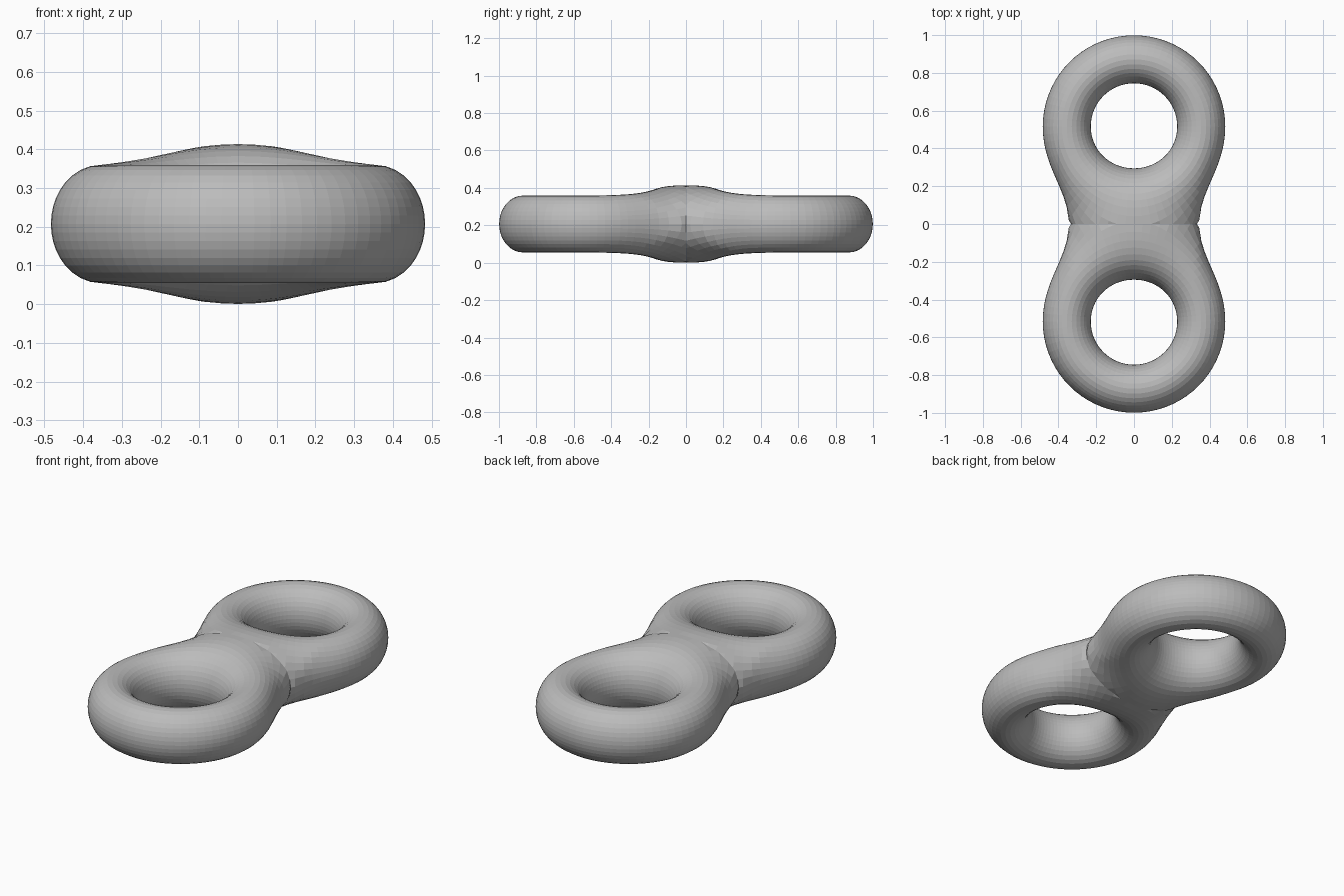
import bpy, bmesh
from math import sin, cos, pi, exp, hypot

cube = bpy.data.objects.get("Cube")
if cube:
    bpy.data.objects.remove(cube, do_unlink=True)

CENTRE_Y = 0.516      # ring centre
RING = 0.356          # radius of the ring's core circle
TUBE_W, TUBE_H = 0.127, 0.152
MID_Z = 0.207
SEGMENTS, SIDES = 72, 36


def field(x, y, z):
    """Two tube fields blended together; positive inside. Closes just past y = 0."""
    past = min(y, 0)
    y = max(y, 0)
    k = 0.284 - 0.077 * min(1, (x / 0.345) ** 2)
    total = -exp(-k) - 60 * past * past
    for cy in (CENTRE_Y, -CENTRE_Y):
        rho = hypot(x, y - cy)
        total += exp(-k * (((rho - RING) / TUBE_W) ** 2 + (z / TUBE_H) ** 2))
    return total


def surface_point(theta, phi):
    """Walk out from the core circle until the blended surface is met."""
    def at(t):
        rho = RING + t * cos(phi)
        return rho * sin(theta), CENTRE_Y - rho * cos(theta), t * sin(phi)
    low, high = 0, 0.34 if cos(phi) < -1e-6 else 0.75
    for _ in range(26):
        mid = (low + high) / 2
        if field(*at(mid)) > 0:
            low = mid
        else:
            high = mid
    x, y, z = at(low)
    return x, y, z + MID_Z


# Rear ring with its half of the waist
bm = bmesh.new()
rows = [[bm.verts.new(surface_point(2 * pi * i / SEGMENTS, 2 * pi * j / SIDES))
         for j in range(SIDES)] for i in range(SEGMENTS)]
for i in range(SEGMENTS):
    a, b = rows[i], rows[(i + 1) % SEGMENTS]
    for j in range(SIDES):
        n = (j + 1) % SIDES
        bm.faces.new((a[j], b[j], b[n], a[n]))

# Trim at the middle so that the halves meet
bmesh.ops.bisect_plane(bm, geom=bm.verts[:] + bm.edges[:] + bm.faces[:],
                       plane_co=(0, 0, 0), plane_no=(0, 1, 0), clear_inner=True)
bmesh.ops.recalc_face_normals(bm, faces=bm.faces[:])
mesh = bpy.data.meshes.new("double_ring")
bm.to_mesh(mesh)
bm.free()

body = bpy.data.objects.new("double_ring", mesh)
bpy.context.collection.objects.link(body)

# Front ring
mirror = body.modifiers.new("front_half", "MIRROR")
mirror.use_axis = (False, True, False)
mirror.use_clip = True
mirror.merge_threshold = 0.001

# Plain grey
grey = bpy.data.materials.new("plain_grey")
grey.use_nodes = True
colour = (0.5, 0.5, 0.5, 1)
grey.diffuse_color = colour
grey.node_tree.nodes["Principled BSDF"].inputs["Base Color"].default_value = colour
mesh.materials.append(grey)
